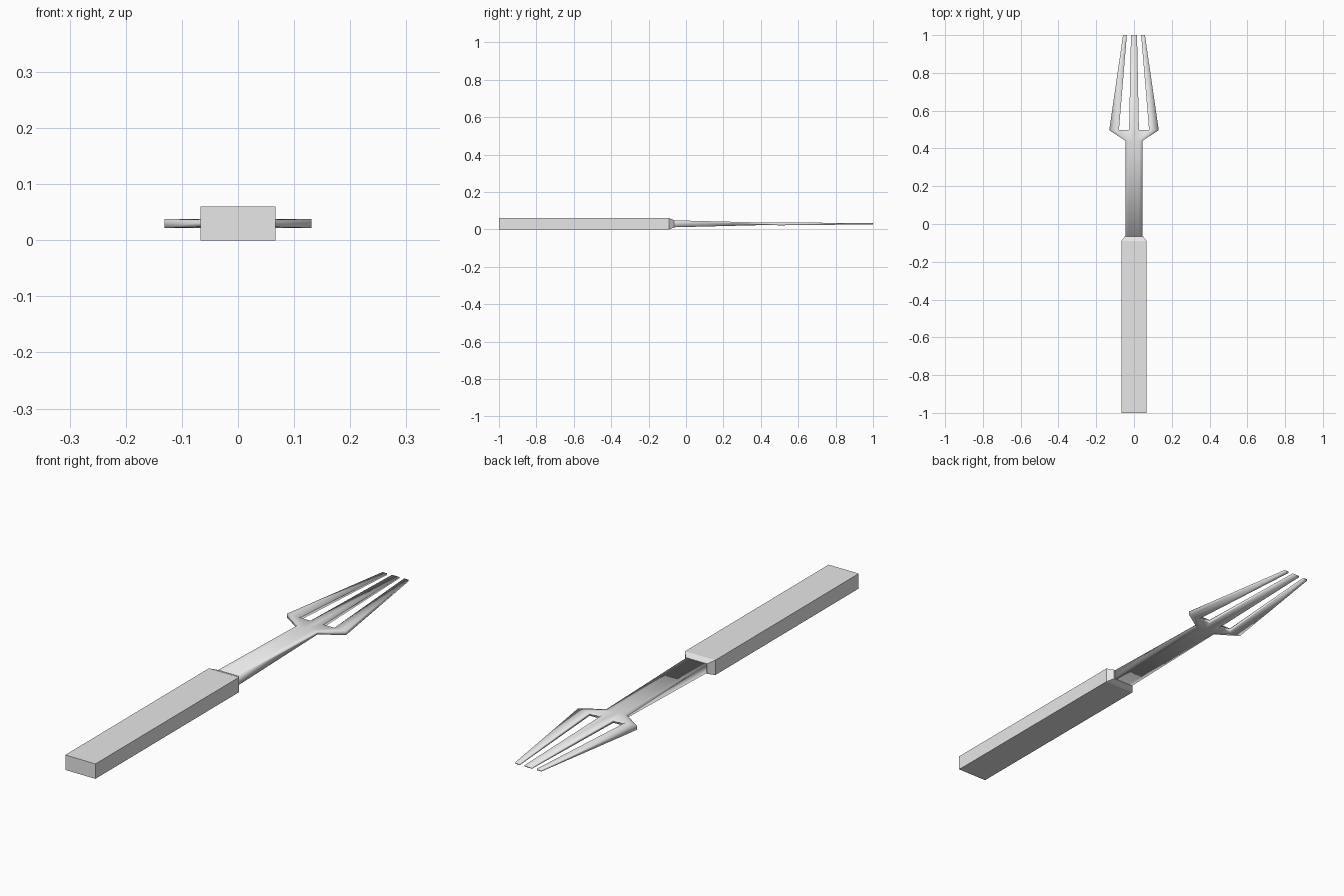
import bpy, bmesh

cube = bpy.data.objects.get("Cube")
if cube:
    bpy.data.objects.remove(cube)

MID = 0.03  # height of the centre plane

steel = bpy.data.materials.new("light_grey_steel")
steel.use_nodes = True
colour = (0.8, 0.8, 0.8, 1)
steel.diffuse_color = colour
steel.node_tree.nodes["Principled BSDF"].inputs["Base Color"].default_value = colour


def finish(name, bm, smooth):
    bmesh.ops.recalc_face_normals(bm, faces=bm.faces)
    for f in bm.faces:
        f.smooth = smooth
    mesh = bpy.data.meshes.new(name)
    bm.to_mesh(mesh)
    bm.free()
    mesh.materials.append(steel)
    obj = bpy.data.objects.new(name, mesh)
    bpy.context.collection.objects.link(obj)


# Handle: rectangular bar with a chamfered front shoulder
bm = bmesh.new()
rings = []
for y, hx, hz in [(-1, 0.067, MID), (-0.09, 0.067, MID), (-0.065, 0.048, 0.02)]:
    rings.append([bm.verts.new((sx * hx, y, MID + sz * hz))
                  for sx, sz in [(-1, -1), (1, -1), (1, 1), (-1, 1)]])
for a, b in zip(rings, rings[1:]):
    for i in range(4):
        j = (i + 1) % 4
        bm.faces.new((a[i], a[j], b[j], b[i]))
bm.faces.new(rings[0])
bm.faces.new(rings[-1])
finish("handle", bm, False)

# Neck and head: mirrored rows of (y, half thickness, half-width columns)
rows = [
    (-0.08, 0.019, (0.009, 0.028, 0.045)),
    (0.44, 0.006, (0.009, 0.028, 0.045)),
    (0.497, 0.008, (0.026, 0.08, 0.131)),
    (1.0, 0.003, (0.016, 0.038, 0.058)),
]
bm = bmesh.new()
layers = []
for side in (1, -1):
    layers.append([[bm.verts.new((x, y, MID + side * hz))
                    for x in [-c for c in reversed(cols)] + [0] + list(cols)]
                   for y, hz, cols in rows])
top, bottom = layers
GAPS = (1, 4)  # openings between the three tines
sheet_edges = {}
for r in range(len(rows) - 1):
    for c in range(6):
        if r == len(rows) - 2 and c in GAPS:
            continue
        corners = [(r, c), (r, c + 1), (r + 1, c + 1), (r + 1, c)]
        for layer in layers:
            bm.faces.new([layer[i][j] for i, j in corners])
        for p, q in zip(corners, corners[1:] + corners[:1]):
            key = tuple(sorted((p, q)))
            sheet_edges[key] = sheet_edges.get(key, 0) + 1
# Walls close the outline and the tine gaps
for (p, q), count in sheet_edges.items():
    if count == 1:
        bm.faces.new((top[p[0]][p[1]], top[q[0]][q[1]],
                      bottom[q[0]][q[1]], bottom[p[0]][p[1]]))
finish("neck_and_tines", bm, True)
